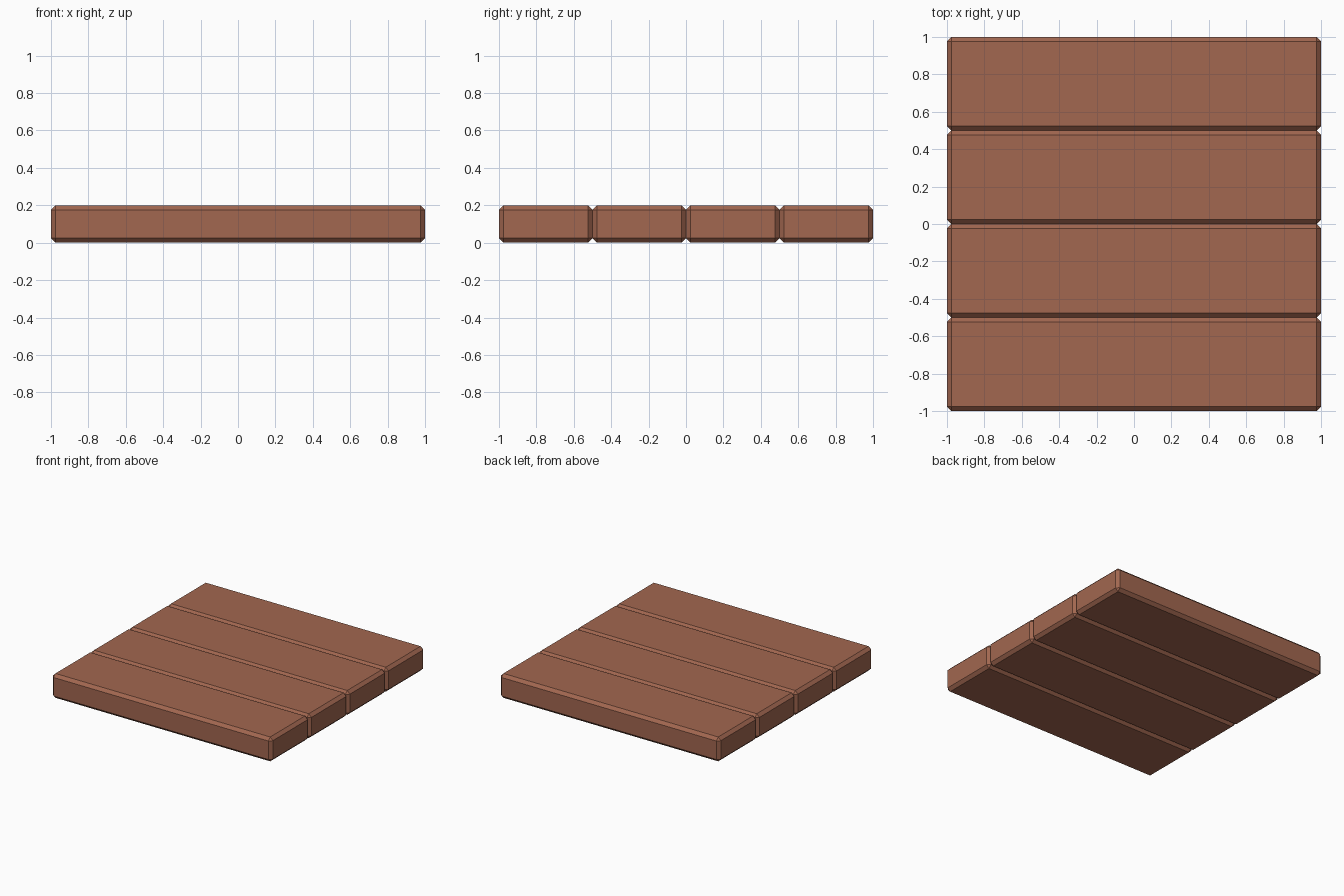
import bpy
import bmesh

if "Cube" in bpy.data.objects:
    bpy.data.objects.remove(bpy.data.objects["Cube"])

# Single reddish brown wood colour
wood = bpy.data.materials.new("reddish_brown_wood")
wood.diffuse_color = (0.36, 0.135, 0.08, 1.0)
wood.use_nodes = True
wood.node_tree.nodes["Principled BSDF"].inputs["Base Color"].default_value = wood.diffuse_color

LENGTH, WIDTH, THICK, CHAMFER = 2.0, 0.5, 0.2, 0.024


def plank(name, y):
    """Flat board with a single chamfer on every edge, standing on z = 0."""
    mesh = bpy.data.meshes.new(name)
    bm = bmesh.new()
    bmesh.ops.create_cube(bm, size=1.0)
    bmesh.ops.scale(bm, vec=(LENGTH, WIDTH, THICK), verts=bm.verts)
    bmesh.ops.bevel(bm, geom=bm.edges[:], offset=CHAMFER, segments=1,
                    affect='EDGES', profile=0.5)
    bm.to_mesh(mesh)
    bm.free()
    mesh.materials.append(wood)
    obj = bpy.data.objects.new(name, mesh)
    obj.location = (0, y, THICK / 2)
    bpy.context.collection.objects.link(obj)


# Four boards side by side, from front to back
for i in range(4):
    plank(f"plank_{i + 1}", -0.75 + i * WIDTH)
